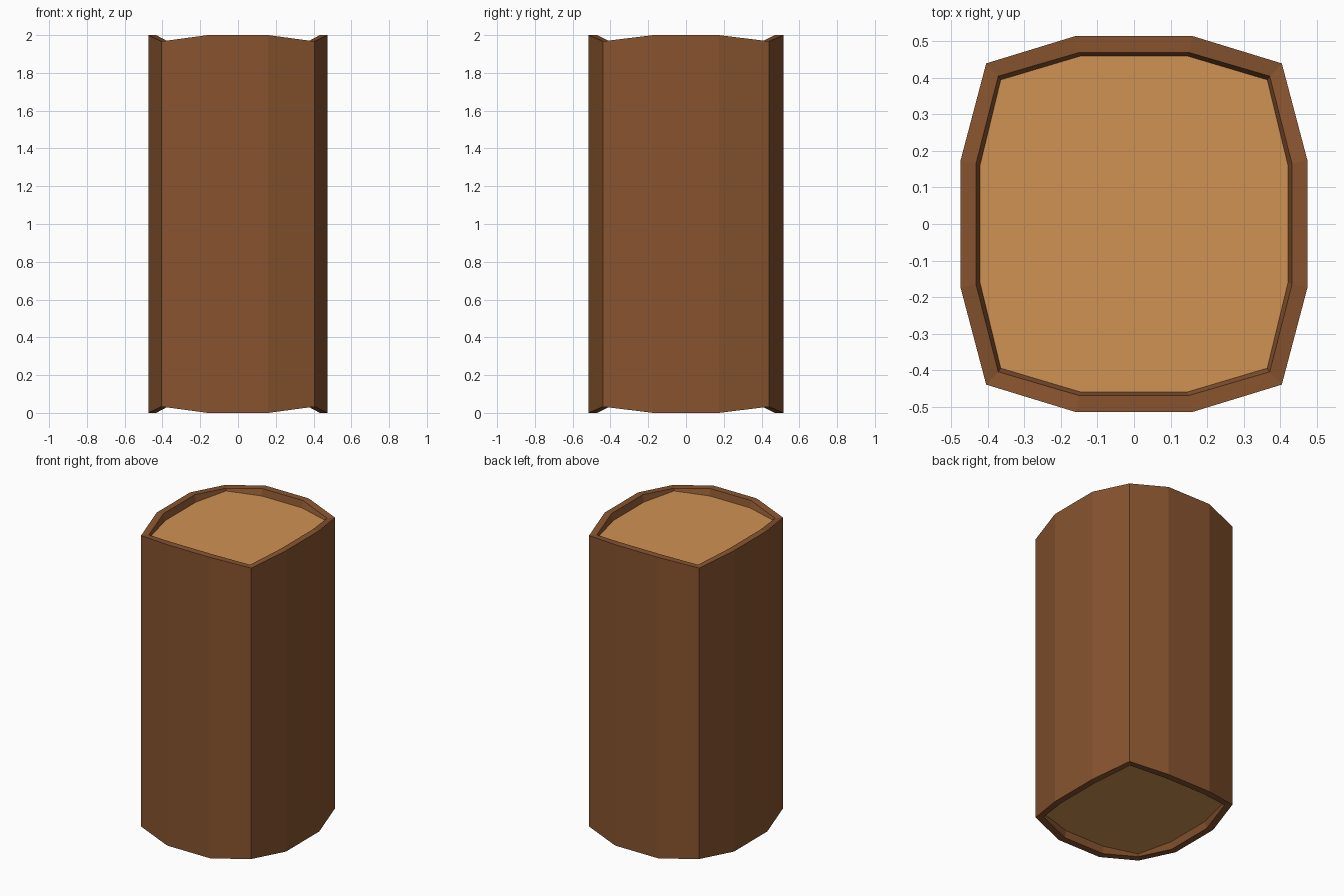
import bpy, bmesh

if "Cube" in bpy.data.objects:
    bpy.data.objects.remove(bpy.data.objects["Cube"])


def material(name, rgb):
    lin = [((c / 255 + 0.055) / 1.055) ** 2.4 for c in rgb]
    m = bpy.data.materials.new(name)
    m.diffuse_color = (*lin, 1)
    m.use_nodes = True
    m.node_tree.nodes["Principled BSDF"].inputs["Base Color"].default_value = m.diffuse_color
    return m


bark = material("bark brown", (136, 84, 47))
wood = material("cut wood", (208, 146, 84))


def outline(quarter):
    """Mirror one quarter (+x +y, counter-clockwise) into a closed 12-sided loop."""
    q = list(quarter)
    left = [(-x, y, d) for x, y, d in reversed(q)]
    return q + left + [(-x, -y, d) for x, y, d in q + left]


# Quarter profiles: x, y and depth below the log's end
outer = outline([(0.475, 0.175, 0), (0.405, 0.44, 0.033), (0.16, 0.515, 0)])
rim = outline([(0.433, 0.165, 0), (0.372, 0.405, 0.033), (0.15, 0.47, 0)])
floor = outline([(0.422, 0.16, 0.045), (0.365, 0.395, 0.045), (0.147, 0.46, 0.045)])

bm = bmesh.new()


def ring(points, top):
    return [bm.verts.new((x, y, 2 - d if top else d)) for x, y, d in points]


def bridge(a, b):
    n = len(a)
    for i in range(n):
        j = (i + 1) % n
        bm.faces.new((a[i], a[j], b[j], b[i]))


# Rings run from the bottom recess, around the outside, to the top recess
rings = [ring(floor, False), ring(rim, False), ring(outer, False),
         ring(outer, True), ring(rim, True), ring(floor, True)]
for a, b in zip(rings, rings[1:]):
    bridge(a, b)

# Recessed cut-wood ends
for cap in (rings[0][::-1], rings[-1]):
    bm.faces.new(cap).material_index = 1

bmesh.ops.recalc_face_normals(bm, faces=bm.faces)
mesh = bpy.data.meshes.new("log")
bm.to_mesh(mesh)
bm.free()
mesh.materials.append(bark)
mesh.materials.append(wood)
log = bpy.data.objects.new("log", mesh)
bpy.context.collection.objects.link(log)
